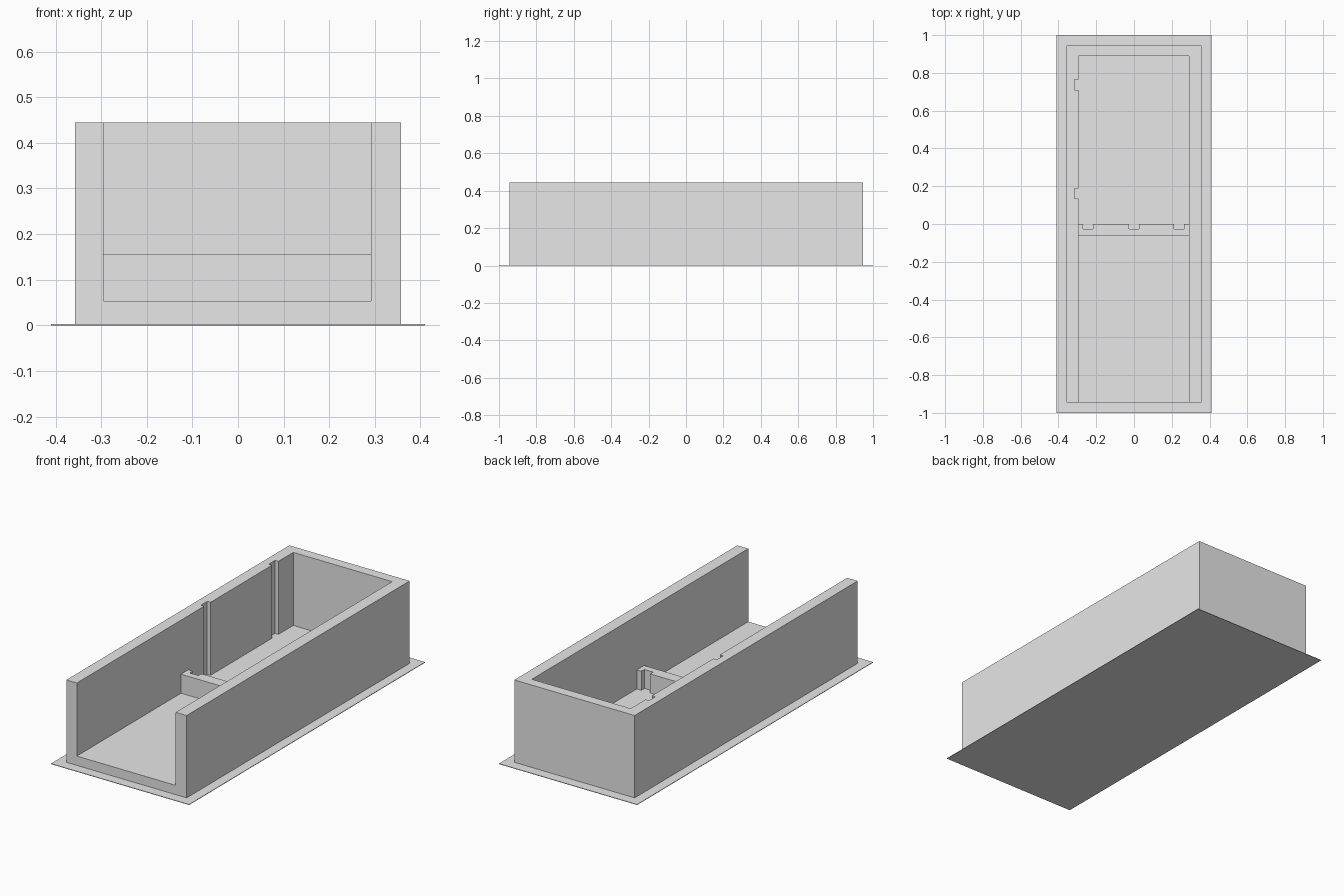
import bpy
import bmesh

if "Cube" in bpy.data.objects:
    bpy.data.objects.remove(bpy.data.objects["Cube"], do_unlink=True)

grey = bpy.data.materials.new("plain grey")
grey.use_nodes = True
grey.diffuse_color = (0.8, 0.8, 0.8, 1)
grey.node_tree.nodes["Principled BSDF"].inputs["Base Color"].default_value = (0.8, 0.8, 0.8, 1)


def prism(name, outline, bottom, top):
    """Extrude a flat outline upwards into a solid."""
    bm = bmesh.new()
    face = bm.faces.new([bm.verts.new((x, y, bottom)) for x, y in outline])
    new = bmesh.ops.extrude_face_region(bm, geom=[face])["geom"]
    verts = [v for v in new if isinstance(v, bmesh.types.BMVert)]
    bmesh.ops.translate(bm, verts=verts, vec=(0, 0, top - bottom))
    bmesh.ops.recalc_face_normals(bm, faces=bm.faces)
    mesh = bpy.data.meshes.new(name)
    bm.to_mesh(mesh)
    bm.free()
    mesh.materials.append(grey)
    obj = bpy.data.objects.new(name, mesh)
    bpy.context.collection.objects.link(obj)
    return obj


def rectangle(x0, x1, y0, y1):
    return [(x0, y0), (x1, y0), (x1, y1), (x0, y1)]


PLATE, FLOOR, DIVIDER, RIM = 0.003, 0.053, 0.155, 0.445
LEFT, RIGHT, BACK = 0.292, -0.295, 0.89

# Thin base plate
prism("base_plate", rectangle(-0.41, 0.41, -1, 1), 0, PLATE)

# Trough open at the front, with two upright grooves in the right wall
trough = prism("trough", rectangle(-0.357, 0.357, -0.945, 0.945), PLATE, RIM)
cavity = rectangle(RIGHT, LEFT, -1.2, BACK)
for y in (0.737, 0.162):
    near, far, deep = y - 0.027, y + 0.027, RIGHT - 0.02
    cavity += [(RIGHT, far), (deep, far), (deep, near), (RIGHT, near)]
cutter = prism("cavity_cutter", cavity, FLOOR, 0.6)
cutter.hide_render = True
cut = trough.modifiers.new("cavity", "BOOLEAN")
cut.operation = "DIFFERENCE"
cut.solver = "EXACT"
cut.object = cutter
bpy.context.view_layer.objects.active = trough
bpy.ops.object.modifier_apply(modifier=cut.name)
bpy.data.objects.remove(cutter, do_unlink=True)

# Low divider with three notches in its back face
divider = [(RIGHT, 0), (RIGHT, -0.062), (LEFT, -0.062), (LEFT, 0)]
for x in (0.239, 0, -0.243):
    a, b = x + 0.026, x - 0.026
    divider += [(a, 0), (a, -0.026), (b, -0.026), (b, 0)]
prism("divider", divider, FLOOR, DIVIDER)
